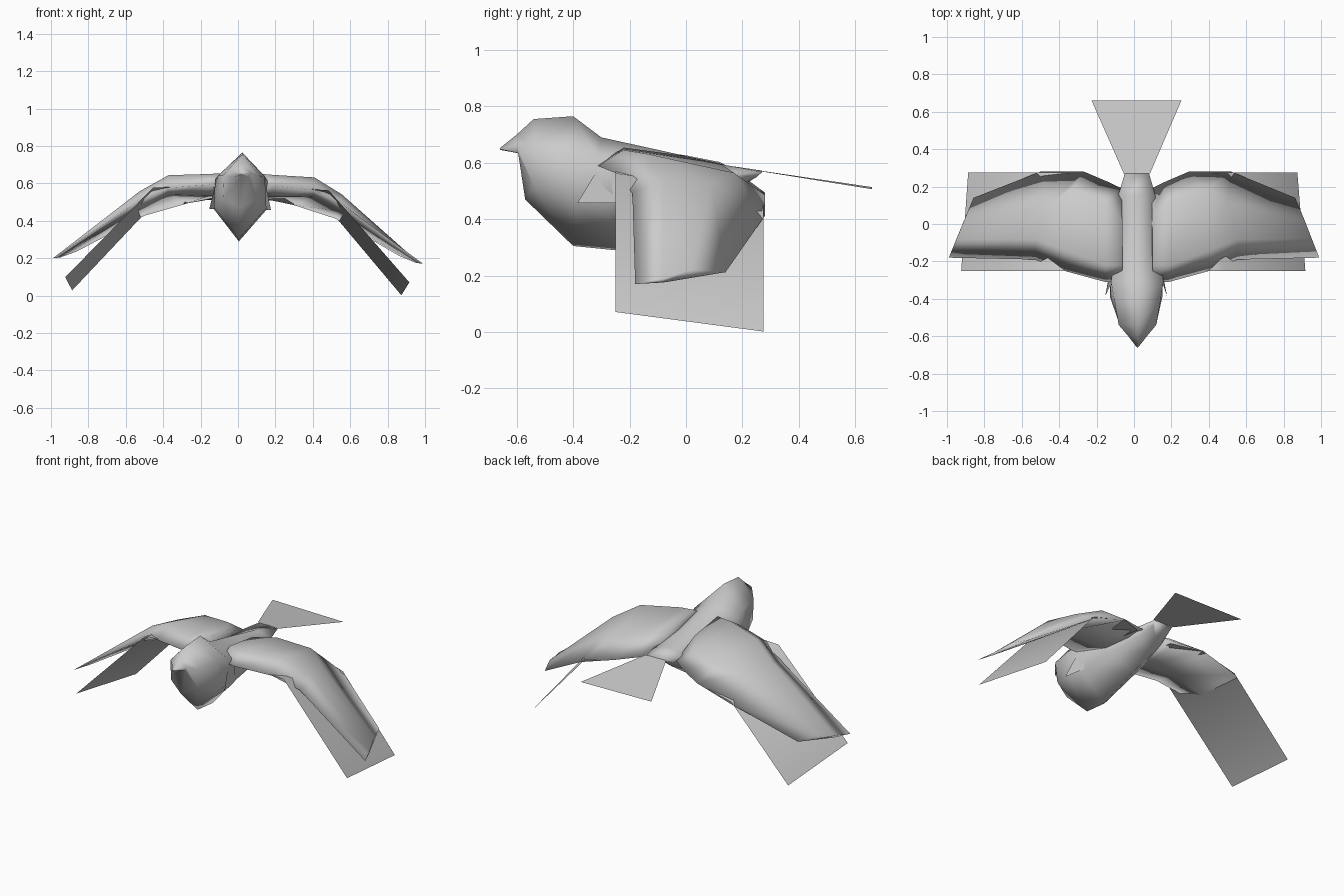
import bpy

cube = bpy.data.objects.get("Cube")
if cube:
    bpy.data.objects.remove(cube)

grey = bpy.data.materials.new("plumage grey")
grey.use_nodes = True
COLOUR = (0.6, 0.6, 0.6, 1)
grey.diffuse_color = COLOUR
grey.node_tree.nodes["Principled BSDF"].inputs["Base Color"].default_value = COLOUR


def bank(p):
    """Slight roll of the whole bird in flight."""
    x, y, z = p
    return (x + 0.04 * (z - 0.18), y, z - 0.015 * x)


def grid_mesh(name, rows, wrap=False, caps=False, flip=False):
    """Skin a list of equally long point rows with quads."""
    n = len(rows[0])
    verts = [bank(p) for row in rows for p in row]
    faces = []
    for r in range(len(rows) - 1):
        for c in range(n if wrap else n - 1):
            d = (c + 1) % n
            faces.append((r * n + c, r * n + d, (r + 1) * n + d, (r + 1) * n + c))
    if caps:
        faces.append(tuple(range(n))[::-1])
        faces.append(tuple(range(len(verts) - n, len(verts))))
    if flip:
        faces = [f[::-1] for f in faces]
    mesh = bpy.data.meshes.new(name)
    mesh.from_pydata(verts, [], faces)
    mesh.materials.append(grey)
    mesh.polygons.foreach_set("use_smooth", [True] * len(mesh.polygons))
    obj = bpy.data.objects.new(name, mesh)
    bpy.context.collection.objects.link(obj)
    return obj


def mirrored(rows, s):
    return [[(s * x, y, z) for x, y, z in row] for row in rows]


def ring(top, upper, lower, bottom):
    """Six-sided body section from its right half."""
    left = lambda p: (-p[0], p[1], p[2])
    return [(0, *top), upper, lower, (0, *bottom), left(lower), left(upper)]


# Body: beak, head, breast and rump in one skin
body = [
    ring((-.66, .652), (.003, -.66, .65), (.003, -.66, .648), (-.66, .646)),
    ring((-.60, .70), (.05, -.60, .66), (.04, -.595, .635), (-.59, .633)),
    ring((-.54, .755), (.10, -.54, .64), (.09, -.54, .52), (-.57, .47)),
    ring((-.40, .765), (.125, -.40, .64), (.14, -.39, .47), (-.40, .305)),
    ring((-.30, .69), (.14, -.31, .62), (.14, -.28, .46), (-.25, .29)),
    ring((-.05, .635), (.10, -.05, .58), (.12, -.05, .48), (0, .38)),
    ring((.15, .59), (.10, .15, .56), (.08, .15, .51), (.12, .46)),
    ring((.27, .572), (.065, .27, .568), (.05, .25, .55), (.20, .52)),
]
grid_mesh("body", body, wrap=True, caps=True)

# Tail fan
grid_mesh("tail", [[(-.07, .27, .57), (.07, .27, .57)],
                   [(-.24, .66, .51), (.24, .66, .51)]])

# Wing sections from root to tip: leading edge, crest, ridge, rear edge, belly
wing = [
    [(.08, -.31, .60), (.08, -.22, .655), (.08, 0, .625), (.08, .19, .54), (.08, -.08, .53)],
    [(.17, -.31, .59), (.17, -.22, .648), (.17, .12, .60), (.14, .22, .52), (.17, -.10, .53)],
    [(.39, -.25, .57), (.39, -.14, .638), (.36, .17, .57), (.28, .28, .49), (.39, -.10, .535)],
    [(.54, -.19, .50), (.54, -.08, .55), (.48, .09, .54), (.51, .28, .42), (.53, -.06, .46)],
    [(.99, -.18, .185), (.95, -.08, .205), (.91, .02, .235), (.86, .14, .225), (.95, -.08, .19)],
]

# Flight feather sheet below each wing
feathers = [
    [(.12, -.25, .575), (.12, .19, .52)],
    [(.38, -.25, .575), (.28, .275, .49)],
    [(.47, -.25, .57), (.51, .275, .43)],
    [(.92, -.25, .085), (.88, .275, .015)],
]

# Small feather flap at the shoulder
flap = [[(.13, -.30, .60), (.14, -.25, .58)],
        [(.165, -.385, .46), (.14, -.25, .46)]]

for side, s in (("left", 1), ("right", -1)):
    grid_mesh(side + "_wing", mirrored(wing, s), wrap=True, caps=True, flip=s < 0)
    grid_mesh(side + "_flight_feathers", mirrored(feathers, s), flip=s > 0)
    grid_mesh(side + "_shoulder_flap", mirrored(flap, s), flip=s < 0)

# Consistent outward normals on the closed skins
import bmesh
for obj in bpy.context.collection.objects:
    if obj.name == "body" or obj.name.endswith("_wing"):
        bm = bmesh.new()
        bm.from_mesh(obj.data)
        bmesh.ops.recalc_face_normals(bm, faces=bm.faces)
        bm.to_mesh(obj.data)
        bm.free()
